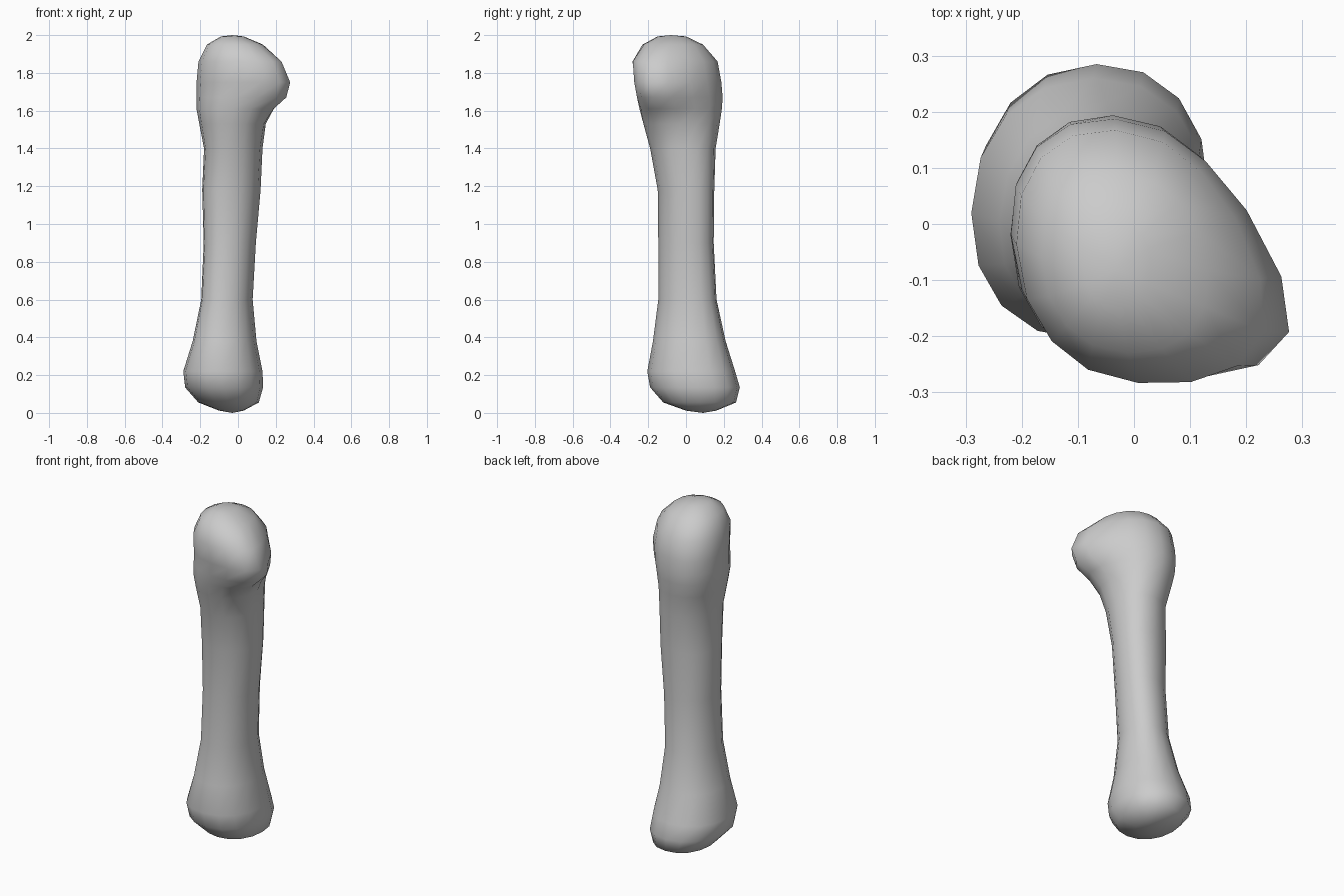
import bpy, bmesh
from math import sin, cos, pi, radians

SIDES = 16
# Cross-sections: z, x min, x max, y min, y max, diagonal skew, side knob bulge
RINGS = [
    (0.012, -0.10, 0.03, 0.00, 0.16, 0.0, 0),
    (0.055, -0.21, 0.11, -0.12, 0.265, 0.0, 0),
    (0.135, -0.28, 0.133, -0.19, 0.285, 0.05, 0),
    (0.22, -0.29, 0.130, -0.205, 0.26, 0.05, 0),
    (0.38, -0.24, 0.098, -0.175, 0.21, 0.1, 0),
    (0.60, -0.195, 0.078, -0.147, 0.162, 0.15, 0),
    (0.90, -0.182, 0.095, -0.147, 0.147, 0.15, 0),
    (1.18, -0.19, 0.12, -0.15, 0.15, 0.15, 0),
    (1.40, -0.18, 0.13, -0.19, 0.157, 0.1, 0),
    (1.53, -0.205, 0.14, -0.225, 0.178, 0.0, 0.01),
    (1.61, -0.22, 0.155, -0.245, 0.19, -0.05, 0.05),
    (1.67, -0.22, 0.17, -0.255, 0.194, -0.1, 0.105),
    (1.75, -0.22, 0.19, -0.268, 0.188, -0.15, 0.105),
    (1.86, -0.21, 0.18, -0.282, 0.168, -0.15, 0.065),
    (1.95, -0.165, 0.125, -0.23, 0.09, -0.1, 0.01),
    (1.993, -0.09, 0.03, -0.15, 0.00, 0.0, 0),
]
KNOB_ANGLE = radians(-24)


def soft(v):
    """Slightly squared-off sine or cosine value."""
    return (1 if v >= 0 else -1) * abs(v) ** 0.92


bm = bmesh.new()
loops = []
for z, x0, x1, y0, y1, skew, knob in RINGS:
    loop = []
    for i in range(SIDES):
        t = 2 * pi * i / SIDES
        x = (x0 + x1) / 2 + (x1 - x0) / 2 * soft(cos(t - skew / 2))
        y = (y0 + y1) / 2 + (y1 - y0) / 2 * soft(sin(t + skew / 2))
        bulge = knob * max(0, cos(t - KNOB_ANGLE)) ** 3
        loop.append(bm.verts.new((x + bulge * cos(KNOB_ANGLE),
                                  y + bulge * sin(KNOB_ANGLE), z)))
    loops.append(loop)

# Shaft and both swollen ends
for a, b in zip(loops, loops[1:]):
    for i in range(SIDES):
        j = (i + 1) % SIDES
        bm.faces.new((a[i], a[j], b[j], b[i]))

# Rounded end caps
for loop, tip, flip in ((loops[0], (-0.03, 0.09, 0.0), True),
                        (loops[-1], (-0.03, -0.08, 2.0), False)):
    c = bm.verts.new(tip)
    for i in range(SIDES):
        f = (loop[i], loop[(i + 1) % SIDES], c)
        bm.faces.new(f[::-1] if flip else f)

for f in bm.faces:
    f.smooth = True
bmesh.ops.recalc_face_normals(bm, faces=bm.faces)
mesh = bpy.data.meshes.new("bone")
bm.to_mesh(mesh)
bm.free()
bpy.context.collection.objects.link(bpy.data.objects.new("bone", mesh))
